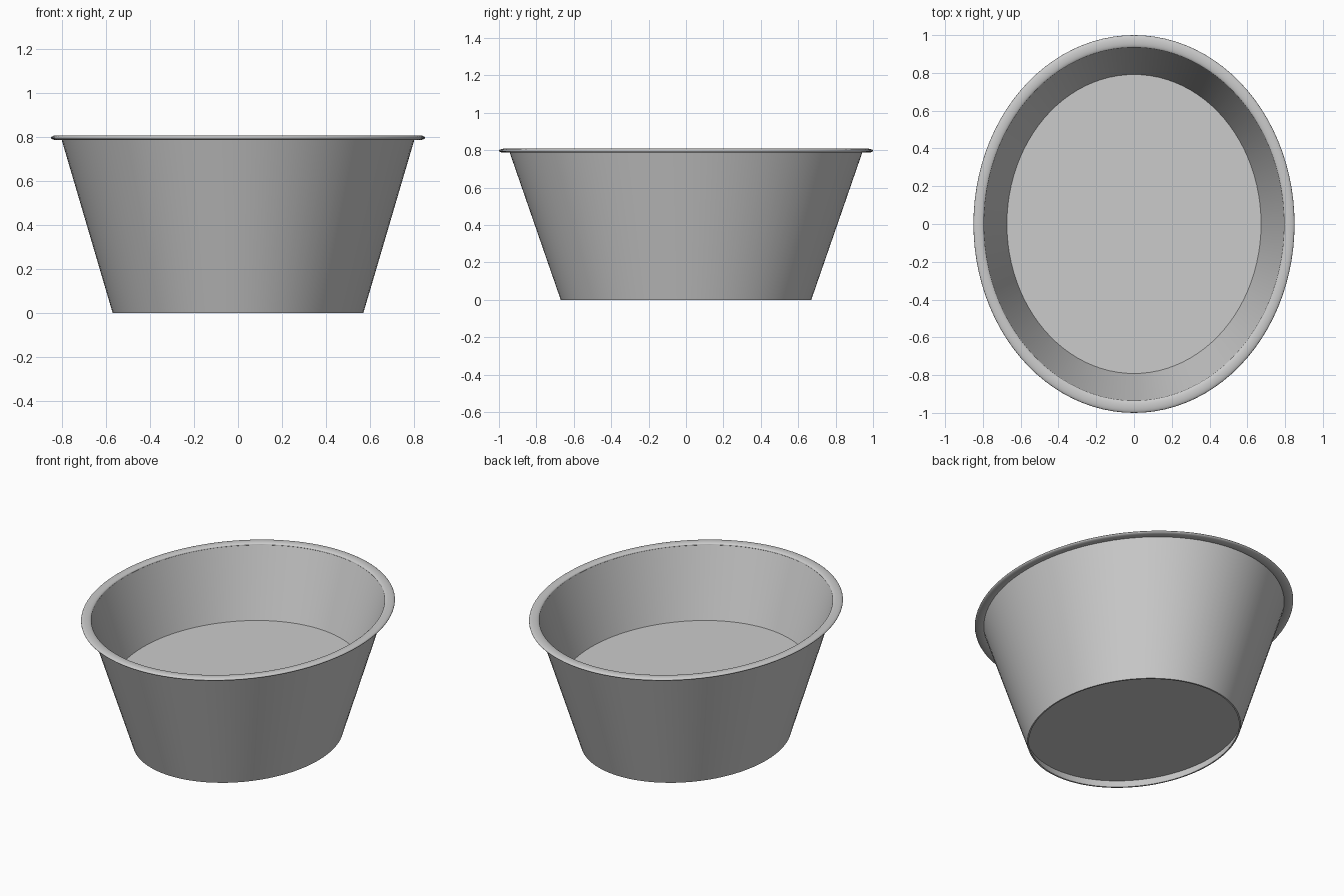
import bpy, bmesh, math

if "Cube" in bpy.data.objects:
    bpy.data.objects.remove(bpy.data.objects["Cube"], do_unlink=True)

SIDES = 96
OVAL = 0.85          # width of the oval relative to its length
HEIGHT = 0.797
BASE, TOP = 0.67, 0.946   # outer wall radii along the length
THICK = 0.01

grey = bpy.data.materials.new("plain grey")
grey.use_nodes = True
colour = (0.6, 0.6, 0.6, 1)
grey.diffuse_color = colour
grey.node_tree.nodes["Principled BSDF"].inputs["Base Color"].default_value = colour


def wall_radius(z):
    return BASE + (TOP - BASE) * z / HEIGHT


def oval_lathe(name, profile, closed=True, angle=40):
    """Sweep a (radius, z) profile around an oval; open profiles get flat caps."""
    bm = bmesh.new()
    rings = []
    for r, z in profile:
        ring = []
        for i in range(SIDES):
            a = math.tau * i / SIDES
            ring.append(bm.verts.new((OVAL * r * math.cos(a), r * math.sin(a), z)))
        rings.append(ring)
    pairs = list(zip(rings, rings[1:]))
    if closed:
        pairs.append((rings[-1], rings[0]))
    else:
        bm.faces.new(rings[0])
        bm.faces.new(rings[-1])
    for low, high in pairs:
        for i in range(SIDES):
            j = (i + 1) % SIDES
            bm.faces.new((low[i], low[j], high[j], high[i]))
    bmesh.ops.recalc_face_normals(bm, faces=bm.faces)
    mesh = bpy.data.meshes.new(name)
    bm.to_mesh(mesh)
    bm.free()
    mesh.materials.append(grey)
    obj = bpy.data.objects.new(name, mesh)
    bpy.context.collection.objects.link(obj)
    bpy.ops.object.select_all(action="DESELECT")
    obj.select_set(True)
    bpy.context.view_layer.objects.active = obj
    bpy.ops.object.shade_smooth_by_angle(angle=math.radians(angle))
    return obj


# Thin flared wall, open at both ends
oval_lathe("tub_wall", [(BASE, 0), (TOP, HEIGHT), (TOP - THICK, HEIGHT), (BASE - THICK, 0)])

# Thick floor filling the lower part, recessed underneath
overlap = THICK * 0.6
oval_lathe("tub_floor", [(wall_radius(z) - overlap, z) for z in (0.05, 0.38)], closed=False)

# Flattened rounded lip around the top
lip = []
for k in range(20):
    a = math.tau * k / 20
    lip.append((0.967 + 0.033 * math.cos(a), HEIGHT + 0.011 * math.sin(a)))
oval_lathe("rim_lip", lip, angle=80)
